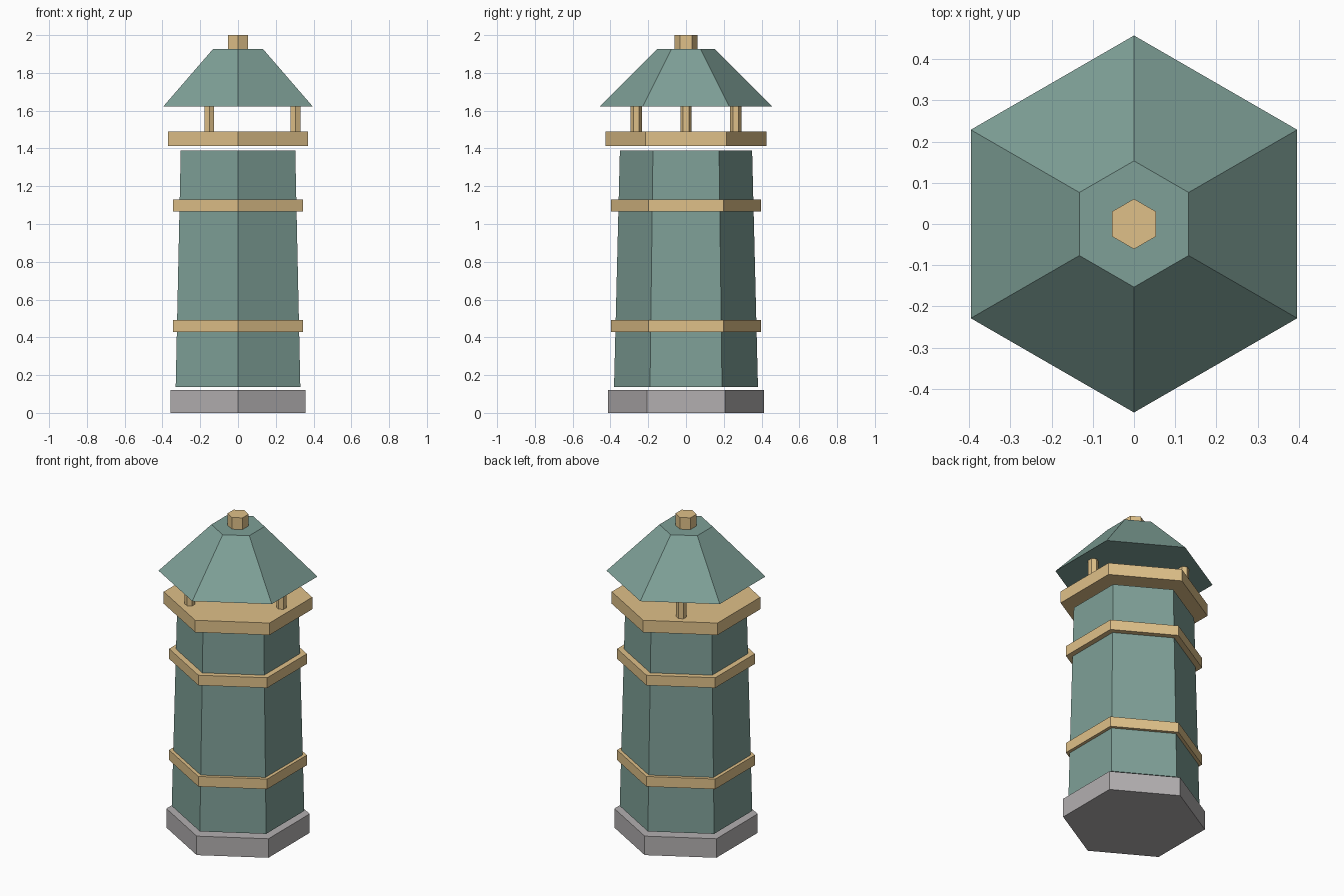
import bpy
from math import cos, sin, radians

if "Cube" in bpy.data.objects:
    bpy.data.objects.remove(bpy.data.objects["Cube"])


def material(name, rgb):
    m = bpy.data.materials.new(name)
    m.diffuse_color = (*rgb, 1.0)
    m.use_nodes = True
    m.node_tree.nodes["Principled BSDF"].inputs["Base Color"].default_value = m.diffuse_color
    return m


TEAL = material("teal_paint", (0.21, 0.35, 0.31))
TAN = material("tan_trim", (0.74, 0.53, 0.25))
STONE = material("grey_stone", (0.45, 0.43, 0.435))


def hex_part(name, z0, z1, r0, r1=None, mat=None, x=0.0, y=0.0):
    """Six-sided prism or frustum from z0 to z1, corners pointing along y."""
    bpy.ops.mesh.primitive_cone_add(
        vertices=6, radius1=r0, radius2=r0 if r1 is None else r1,
        depth=z1 - z0, location=(x, y, (z0 + z1) / 2))
    ob = bpy.context.object
    ob.name = name
    if mat:
        ob.data.materials.append(mat)
    return ob


# Stone base and tapered tower body
hex_part("base", 0.0, 0.12, 0.412, mat=STONE)
hex_part("tower_body", 0.138, 1.39, 0.381, 0.35, TEAL)

# Trim bands around the body
for name, z in (("lower_band", 0.459), ("upper_band", 1.099)):
    hex_part(name, z - 0.032, z + 0.032, 0.396, mat=TAN)

# Gallery deck
hex_part("gallery_deck", 1.414, 1.49, 0.427, mat=TAN)

# Three posts carrying the roof
for i in range(3):
    a = radians(120 * i)
    hex_part(f"roof_post_{i + 1}", 1.49, 1.622, 0.03, mat=TAN,
             x=0.304 * cos(a), y=0.304 * sin(a))

# Roof and finial
hex_part("roof", 1.622, 1.926, 0.457, 0.153, TEAL)
hex_part("finial", 1.926, 2.0, 0.061, mat=TAN)
